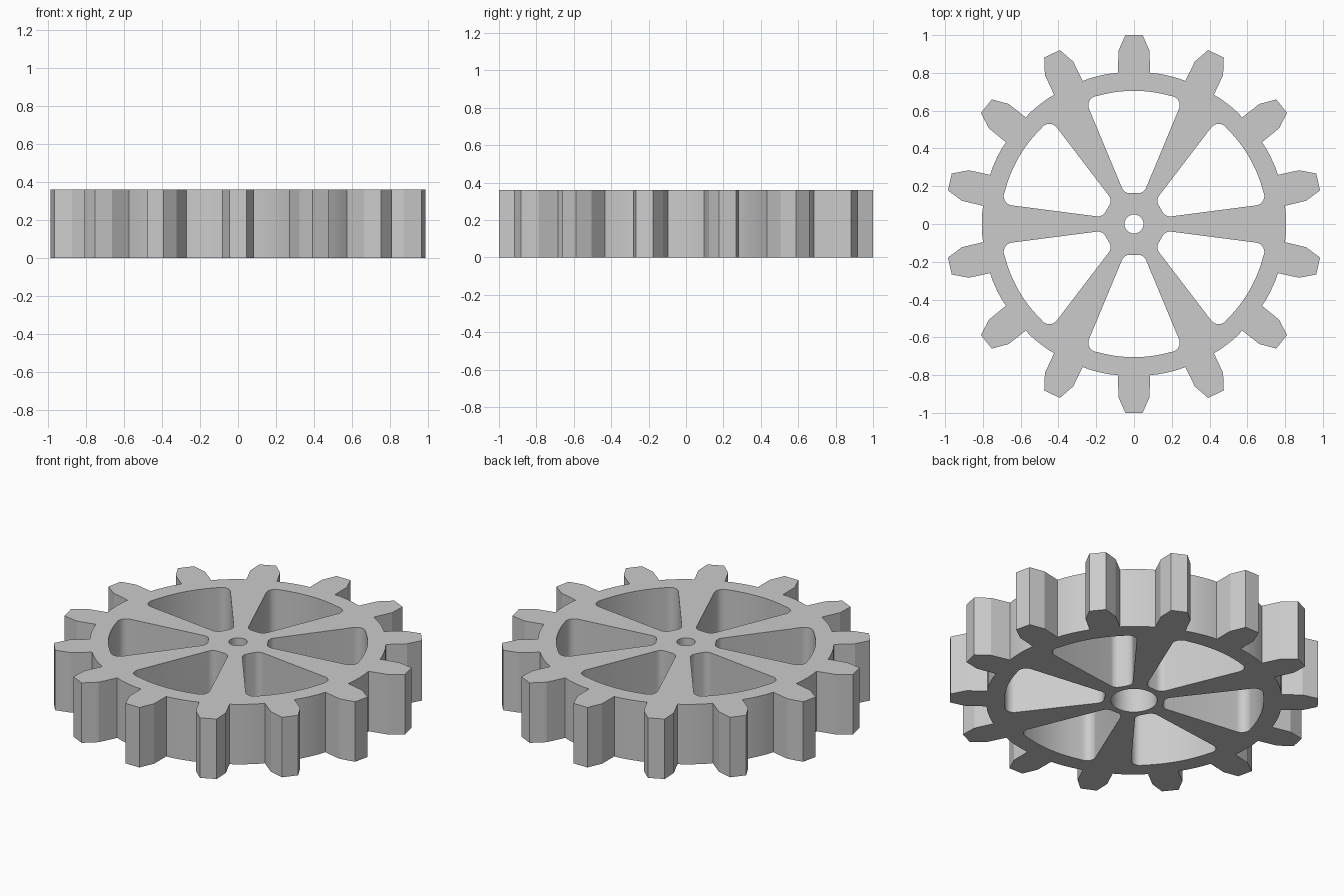
import bpy, bmesh, math
from mathutils import Vector, Matrix

default = bpy.data.objects.get("Cube")
if default:
    bpy.data.objects.remove(default, do_unlink=True)

HEIGHT, TEETH, SPOKES = 0.36, 14, 6
ROOT, RIM_INNER = 0.806, 0.705

grey = bpy.data.materials.new("light_grey")
grey.use_nodes = True
grey.diffuse_color = (0.6, 0.6, 0.6, 1)
grey.node_tree.nodes["Principled BSDF"].inputs["Base Color"].default_value = (0.6, 0.6, 0.6, 1)


def polar(r, a):
    return Vector((r * math.cos(a), r * math.sin(a)))


def turned(points, a):
    return [Matrix.Rotation(a, 2) @ p for p in points]


def prism(name, outline, z0, z1):
    """Extrude a counter-clockwise outline from z0 to z1."""
    bm = bmesh.new()
    base = bm.faces.new([bm.verts.new((p.x, p.y, z0)) for p in outline])
    top = bmesh.ops.extrude_face_region(bm, geom=[base], use_keep_orig=True)
    verts = [g for g in top["geom"] if isinstance(g, bmesh.types.BMVert)]
    bmesh.ops.translate(bm, verts=verts, vec=(0, 0, z1 - z0))
    bmesh.ops.recalc_face_normals(bm, faces=bm.faces)
    mesh = bpy.data.meshes.new(name)
    bm.to_mesh(mesh)
    bm.free()
    mesh.materials.append(grey)
    obj = bpy.data.objects.new(name, mesh)
    bpy.context.collection.objects.link(obj)
    return obj


def fillet(corner, to_prev, to_next, r, steps=7):
    """Tangent arc replacing a corner, given the directions along both sides."""
    a, b = to_prev.normalized(), to_next.normalized()
    half = a.angle(b) / 2
    centre = corner + (a + b).normalized() * r / math.sin(half)
    start = corner + a * r / math.tan(half) - centre
    sweep = math.pi - 2 * half
    return [centre + Matrix.Rotation(sweep * i / steps, 2) @ start for i in range(steps + 1)]


# Toothed outline: chamfered teeth joined by root arcs
pitch = math.tau / TEETH
tooth_side = [Vector((0.80, -0.084)), Vector((0.915, -0.083)), Vector((1.0, -0.046))]
tooth = tooth_side + [Vector((p.x, -p.y)) for p in reversed(tooth_side)]
edge = math.atan2(0.084, 0.80)
gap = [polar(ROOT, edge + (pitch - 2 * edge) * i / 5) for i in range(1, 5)]
outline = []
for k in range(TEETH):
    outline += turned(tooth + gap, math.pi / 2 + k * pitch)
gear = prism("gear_wheel", outline, 0, HEIGHT)

# Wedge-shaped pocket between spokes, with rounded corners
inner = Vector((0.163, 0.052))
side = Vector((0.444, 0.185)).normalized()
along = inner.dot(side)
outer = inner + side * (-along + math.sqrt(along ** 2 - inner.length_squared + RIM_INNER ** 2))
tangent = Vector((outer.y, -outer.x))
upper_outer = fillet(outer, tangent, -side, 0.05)
upper_inner = fillet(inner, side, Vector((0, -1)), 0.045)
reach = math.atan2(upper_outer[0].y, upper_outer[0].x)
arc = [polar(RIM_INNER, reach * i / 8) for i in range(-7, 8)]
upper = upper_outer + upper_inner
pocket = [Vector((p.x, -p.y)) for p in reversed(upper)] + arc + upper

cutters = [prism("pocket_cutter", turned(pocket, math.pi / 2 + k * math.tau / SPOKES), -0.1, HEIGHT + 0.1)
           for k in range(SPOKES)]

# Narrow hole through the hub, wide bore from underneath
for name, r, top in (("hub_hole_cutter", 0.05, HEIGHT + 0.1), ("hub_bore_cutter", 0.126, 0.28)):
    circle = [polar(r, math.tau * i / 40) for i in range(40)]
    cutters.append(prism(name, circle, -0.1, top))

bpy.context.view_layer.objects.active = gear
for cutter in cutters:
    cutter.hide_render = True
    mod = gear.modifiers.new(cutter.name, "BOOLEAN")
    mod.operation, mod.solver, mod.object = "DIFFERENCE", "EXACT", cutter
    bpy.ops.object.modifier_apply(modifier=mod.name)
    bpy.data.objects.remove(cutter, do_unlink=True)

# Smooth arcs, crisp tooth edges
bpy.ops.object.select_all(action="DESELECT")
gear.select_set(True)
bpy.ops.object.shade_smooth_by_angle(angle=math.radians(20))
